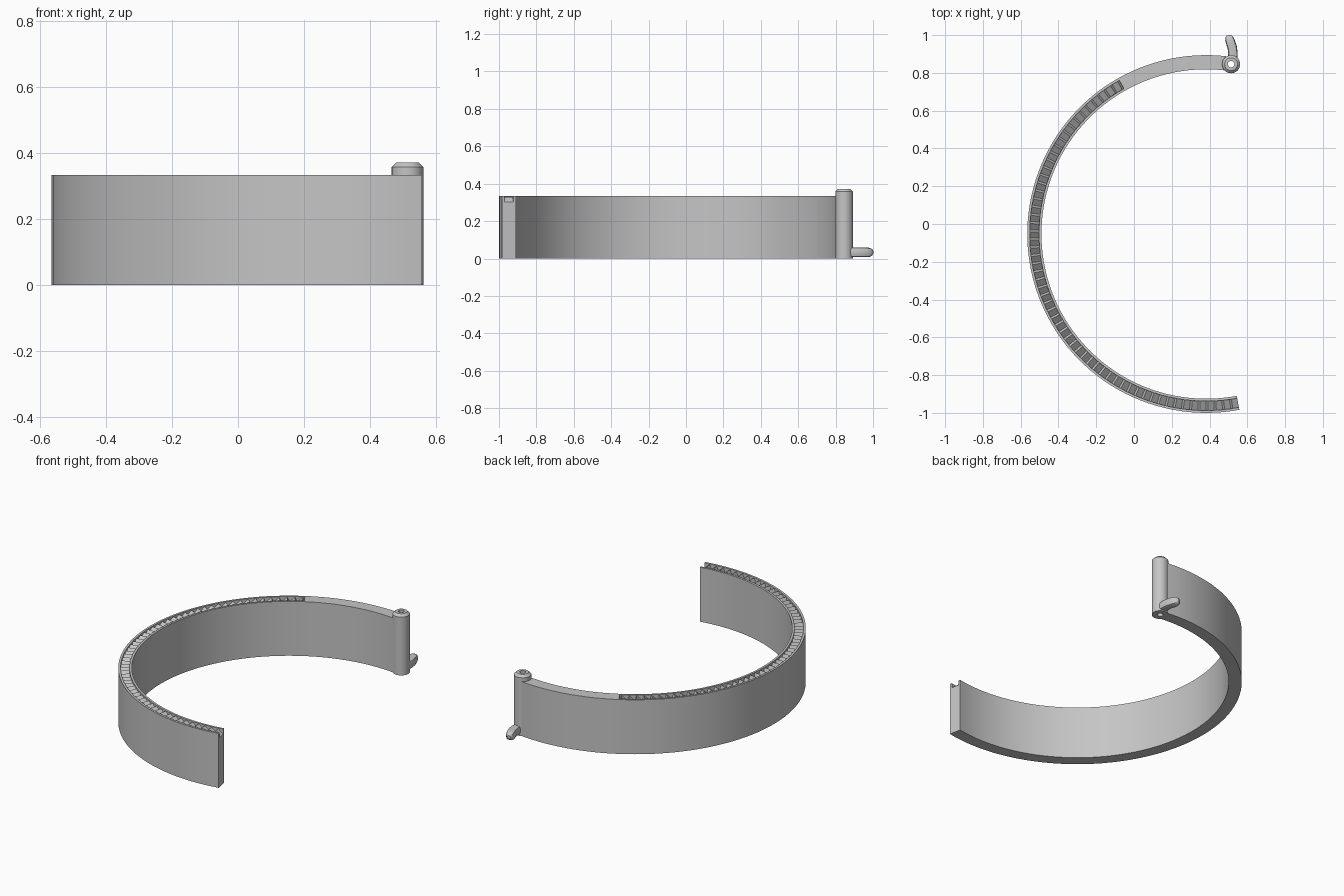
import bpy
import bmesh
from math import cos, sin, pi, radians
from mathutils import Vector

cube = bpy.data.objects.get("Cube")
if cube:
    bpy.data.objects.remove(cube)

steel = bpy.data.materials.new("steel grey")
steel.use_nodes = True
GREY = (0.56, 0.56, 0.56, 1)
steel.diffuse_color = GREY
steel.node_tree.nodes["Principled BSDF"].inputs["Base Color"].default_value = GREY

# Shared sizes: ring centre, radii, heights, angles in degrees
CX, CY = 0.382, -0.053
R_IN, R_OUT, WALL = 0.872, 0.947, 0.013
TOP, FLOOR = 0.333, 0.303
PIN_END, TEETH_START, FREE_END = 83, 119.5, 280.7
TEETH = 60
PITCH = (FREE_END - TEETH_START) / TEETH


def ring_point(angle, r, z):
    a = radians(angle)
    return Vector((CX + r * cos(a), CY + r * sin(a), z))


def loft(bm, rings, closed=False):
    """Skin a list of equal point rings, capping the ends unless closed."""
    vs = [[bm.verts.new(p) for p in ring] for ring in rings]
    n = len(vs[0])
    pairs = list(zip(vs, vs[1:]))
    if closed:
        pairs.append((vs[-1], vs[0]))
    else:
        bm.faces.new(vs[0])
        bm.faces.new(vs[-1])
    for a, b in pairs:
        for i in range(n):
            j = (i + 1) % n
            bm.faces.new((a[i], a[j], b[j], b[i]))


def finish(name, bm):
    bmesh.ops.recalc_face_normals(bm, faces=bm.faces)
    mesh = bpy.data.meshes.new(name)
    bm.to_mesh(mesh)
    bm.free()
    mesh.materials.append(steel)
    obj = bpy.data.objects.new(name, mesh)
    bpy.context.collection.objects.link(obj)
    bpy.ops.object.select_all(action='DESELECT')
    obj.select_set(True)
    bpy.context.view_layer.objects.active = obj
    bpy.ops.object.shade_smooth_by_angle(angle=radians(30))
    return obj


def arc_sweep(name, profile, start, end, steps):
    bm = bmesh.new()
    angles = [start + (end - start) * i / steps for i in range(steps + 1)]
    loft(bm, [[ring_point(a, r, z) for r, z in profile] for a in angles])
    return finish(name, bm)


# Solid part of the arm next to the hinge
arc_sweep("solid_arm", [(R_IN, 0), (R_OUT, 0), (R_OUT, TOP), (R_IN, TOP)],
          PIN_END, TEETH_START, 14)

# Channelled part of the arm
channel = [(R_IN, 0), (R_OUT, 0), (R_OUT, TOP), (R_OUT - WALL, TOP),
           (R_OUT - WALL, FLOOR), (R_IN + WALL, FLOOR), (R_IN + WALL, TOP), (R_IN, TOP)]
arc_sweep("channelled_arm", channel, TEETH_START, FREE_END, TEETH)

# Ratchet teeth in the channel, ramping up away from the free end
bm = bmesh.new()
for i in range(TEETH):
    end = FREE_END - i * PITCH
    shape = [(end, FLOOR), (end - PITCH * 0.75, TOP - 0.003), (end - PITCH, FLOOR)]
    loft(bm, [[ring_point(a, r, z) for a, z in shape]
              for r in (R_IN + WALL, R_OUT - WALL)])
finish("ratchet_teeth", bm)

# Hollow hinge pin with a chamfered head
PIN = Vector((0.514, 0.846, 0))
pin_profile = [(0.017, 0), (0.048, 0), (0.048, 0.357), (0.034, 0.371), (0.017, 0.371)]
SIDES = 32
bm = bmesh.new()
loft(bm, [[PIN + Vector((r * cos(t), r * sin(t), z)) for r, z in pin_profile]
          for t in (2 * pi * k / SIDES for k in range(SIDES))], closed=True)
finish("hinge_pin", bm)

# Curved lever with a rounded section and tip: x, y, size factor
path = [(0.522, 0.876, 1), (0.524, 0.905, 1), (0.52, 0.935, 1), (0.511, 0.963, 1),
        (0.505, 0.98, 0.93), (0.501, 0.992, 0.72), (0.499, 0.999, 0.35)]
bm = bmesh.new()
rings = []
for i, (x, y, s) in enumerate(path):
    before, after = path[max(i - 1, 0)], path[min(i + 1, len(path) - 1)]
    side = Vector((after[1] - before[1], before[0] - after[0], 0)).normalized()
    ring = []
    for k in range(16):
        t = 2 * pi * k / 16
        # Squared-off oval section
        c, d = cos(t), sin(t)
        f = (c ** 4 + d ** 4) ** -0.25
        ring.append(Vector((x, y, 0.033)) + side * (0.025 * s * c * f)
                    + Vector((0, 0, 0.026 * s * d * f)))
    rings.append(ring)
loft(bm, rings)
finish("lever", bm)
